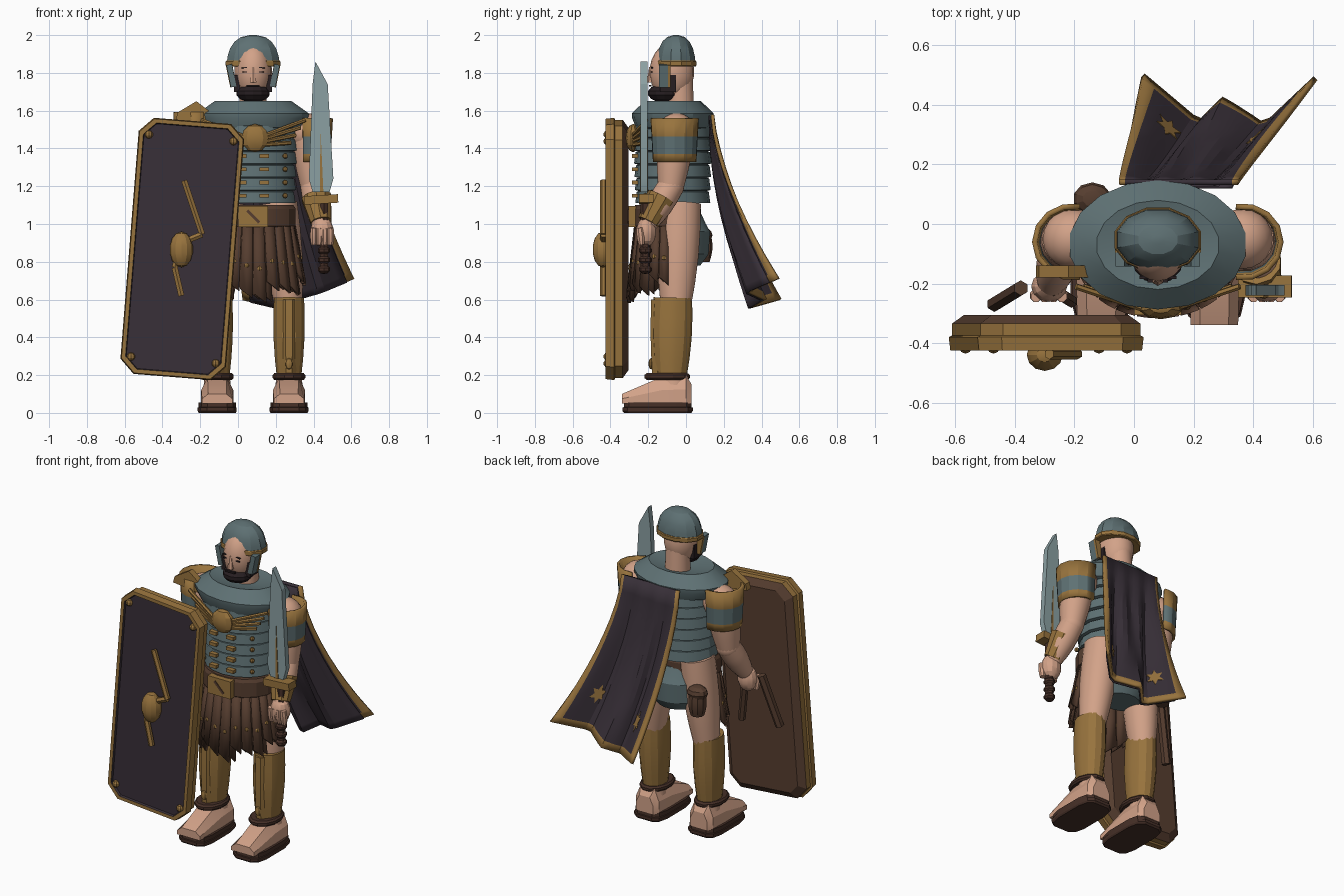
import bpy, bmesh, math
from mathutils import Vector, Matrix

cube = bpy.data.objects.get("Cube")
if cube:
    bpy.data.objects.remove(cube)

middle = .08          # body's mirror plane
sides = (-1, 1)
made = []


def material(name, *shade):
    linear = [channel ** 2.2 for channel in shade] + [1]
    paint = bpy.data.materials.new(name)
    paint.use_nodes = True
    paint.diffuse_color = linear
    paint.node_tree.nodes["Principled BSDF"].inputs["Base Color"].default_value = linear
    return paint


teal = material("teal_armour", .37, .44, .45)
skin = material("skin", .82, .63, .53)
gold = material("old_gold", .59, .45, .25)
brown = material("brown_leather", .34, .25, .2)
dark_brown = material("dark_leather", .28, .2, .17)
cloth = material("dark_purple", .23, .2, .23)
hair = material("black_hair", .17, .14, .15)
steel = material("pale_steel", .54, .62, .63)


def finish(name, bm, paints):
    bmesh.ops.recalc_face_normals(bm, faces=bm.faces)
    mesh = bpy.data.meshes.new(name)
    bm.to_mesh(mesh)
    bm.free()
    for paint in paints:
        mesh.materials.append(paint)
    part = bpy.data.objects.new(name, mesh)
    bpy.context.collection.objects.link(part)
    made.append(part)
    return part


def loft(name, rings, paints):
    """Skin closed rings of points, with one material or one per segment."""
    if not isinstance(paints, list):
        paints = [paints] * (len(rings) - 1)
    slots = list(dict.fromkeys(paints))
    bm = bmesh.new()
    loops = [[bm.verts.new(point) for point in ring] for ring in rings]
    for lower, upper, paint in zip(loops, loops[1:], paints):
        for i in range(len(lower)):
            face = bm.faces.new((lower[i - 1], lower[i], upper[i], upper[i - 1]))
            face.material_index = slots.index(paint)
    bm.faces.new(loops[0]).material_index = slots.index(paints[0])
    bm.faces.new(loops[-1]).material_index = slots.index(paints[-1])
    return finish(name, bm, slots)


def steps(count):
    return [i / count for i in range(count + 1)]


def mix(start, end, t):
    return start + (end - start) * t


def oval(x, y, z, wide, deep, count, power=1):
    """Ellipse in the ground plane; a power below one squares it off."""
    points = []
    for i in range(count):
        turn = math.tau * (i + .5) / count
        c, s = math.cos(turn), math.sin(turn)
        points.append(Vector((x + wide * math.copysign(abs(c) ** power, c),
                              y + deep * math.copysign(abs(s) ** power, s), z)))
    return points


def stack(name, x, y, wide, deep, rows, paints, count=16, power=1):
    """Stacked ovals; each row is a height and a scale."""
    rings = [oval(x, y, z, wide * scale, deep * scale, count, power) for z, scale in rows]
    return loft(name, rings, paints)


def limb(name, start, end, first, last, paint, bulge=0, squash=1, count=16):
    """Tapered round bar with an optional swelling in the middle."""
    start, end = Vector(start), Vector(end)
    tilt = Vector((0, 0, 1)).rotation_difference(end - start)
    rings = []
    for t in steps(4 if bulge else 1):
        radius = mix(first, last, t) + bulge * math.sin(math.pi * t)
        centre = start.lerp(end, t)
        rings.append([centre + tilt @ point for point in oval(0, 0, 0, radius, radius * squash, count)])
    return loft(name, rings, paint)


def rod(name, start, end, radius, paint):
    return limb(name, start, end, radius, radius, paint, count=6)


def prism(name, outline, front, back, paint):
    return loft(name, [[(x, y, z) for x, z in outline] for y in (front, back)], paint)


def box(name, place, size, paint, turn=0):
    bm = bmesh.new()
    frame = Matrix.Translation(place) @ Matrix.Rotation(turn, 4, 'Y') @ Matrix.Diagonal((*size, 1))
    bmesh.ops.create_cube(bm, size=1, matrix=frame)
    return finish(name, bm, [paint])


def ball(name, place, radii, paint, count=8):
    bm = bmesh.new()
    frame = Matrix.Translation(place) @ Matrix.Diagonal((*radii, 1))
    bmesh.ops.create_uvsphere(bm, u_segments=count, v_segments=count // 2 + 1, radius=1, matrix=frame)
    return finish(name, bm, [paint])


def stud(name, place, radius, paint=gold, count=8):
    return ball(name, place, (radius, radius, radius), paint, count)


def sheet(name, surface, across, along, paints, rule, thick=.018):
    """Thin curved plate from a surface function."""
    bm = bmesh.new()
    grid = [[bm.verts.new(surface(u, v)) for v in along] for u in across]
    for i in range(len(across) - 1):
        for j in range(len(along) - 1):
            face = bm.faces.new((grid[i][j], grid[i + 1][j], grid[i + 1][j + 1], grid[i][j + 1]))
            face.material_index = rule(i, j)
    part = finish(name, bm, paints)
    shell = part.modifiers.new("thickness", 'SOLIDIFY')
    shell.thickness, shell.offset = thick, 0


# Cuirass of overlapping bands under a flared collar
rows = []
for band in range(6):
    low, scale = 1.11 + .07 * band, .93 + .01 * band
    rows += [(low, scale + .04), (low + .06, scale), (low + .065, scale - .05)]
stack("cuirass_bands", middle, -.07, .235, .205, rows, teal, 18)
stack("cuirass_collar", middle, -.07, .3, .217,
      [(1.5, .8), (1.51, .9), (1.56, .99), (1.585, 1), (1.6, .93), (1.65, .69), (1.625, .25)], teal, 18)
ball("chest_medallion", (.09, -.28, 1.455), (.075, .04, .075), gold, 10)
for side in sides:
    for k in range(4):
        rod("chest_ray", (middle + side * .05, -.285, 1.42 + .015 * k),
            (middle + side * (.2 + .025 * k), -.21, 1.43 + .04 * k), .011, gold)
        height = 1.15 + .07 * k
        box("band_clasp", (middle + side * .06, -.27, height), (.05, .03, .02), gold)
        stud("band_stud", (middle + side * .17, -.215, height), .014)

# Pelvis, belt and pouch
stack("pelvis", middle, -.02, .18, .15, [(.78, .65), (.84, .95), (.96, 1), (1, .85), (1.05, .7)], teal)
stack("belt", middle, -.1, .23, .182, [(.98, .95), (.99, 1), (1.08, 1), (1.1, .95)], brown)
box("buckle", (middle, -.285, 1.04), (.16, .04, .11), gold)
box("buckle_bolt", (middle, -.306, 1.04), (.09, .006, .015), brown, .8)
limb("pouch", (-.14, .085, .8), (-.14, .085, .93), .04, .05, brown, bulge=.01, count=10)
ball("pouch_flap", (-.14, .085, .94), (.065, .055, .045), brown, 10)

# Skirt of leather strips around the front
for layer in (0, 1):
    count = 12 - layer
    for k in range(count):
        facing = (k - (count - 1) / 2) * .27
        drop = .4 - .025 * (k * 5 % 3) - .05 * abs(facing)

        def strip(u, v):
            turn = facing + (u - .5) * .25
            grow = 1 + .26 * v - .05 * layer
            notch = (.5 - u) * .05 if v == 1 else 0
            return (middle + .215 * grow * math.sin(turn), -.1 - .165 * grow * math.cos(turn),
                    1 - drop * v + notch)
        sheet("skirt_strip", strip, steps(2), steps(2), [brown], lambda i, j: 0)
        if layer == 0:
            stud("strip_stud", strip(.5, .6), .015)

# Legs, greaves and sandals
for side in sides:
    x = middle + side * .19
    limb("thigh", (x, -.055, .55), (middle + side * .135, -.03, 1.11), .072, .1, skin, bulge=.014, squash=1.1, count=20)
    limb("greave", (x, -.08, .185), (x, -.07, .61), .066, .082, gold, bulge=.01, squash=1.25, count=14)
    limb("greave_front_plate", (x, -.13, .19), (x, -.13, .6), .04, .045, gold, bulge=.005, squash=1.3, count=8)
    ball("greave_stud", (x, -.185, .26), (.022, .014, .03), gold)
    limb("ankle", (x, -.06, .08), (x, -.07, .22), .08, .065, skin, squash=1.1)
    stack("ankle_strap", x, -.1, .09, .125, [(.175, .9), (.185, 1), (.2, 1), (.21, .9)], dark_brown, 12)
    rings = []
    for y, wide, tall in ((.03, .06, .1), (0, .08, .15), (-.13, .085, .14), (-.34, .08, .05)):
        rings.append([(x + wide * across, y, .05 + tall * up)
                      for across, up in ((-1, 0), (-1, .5), (-.6, 1), (.6, 1), (1, .5), (1, 0))])
    loft("foot", rings, skin)
    stack("sandal_sole", x, -.15, .105, .19, [(0, .95), (.01, 1), (.028, 1), (.03, .96), (.055, .95)],
          dark_brown, 12, .5)

# Arms, hands and shoulder guards
for side in sides:
    def beside(out, y, z):
        return (middle + side * out, y, z)

    elbow = beside(.32, -.08, 1.2)
    limb("upper_arm", elbow, beside(.295, -.05, 1.49), .07, .095, skin, bulge=.008, count=20)
    stud("shoulder", beside(.285, -.05, 1.485), .102, skin, 20)
    stud("elbow", elbow, .071, skin, 20)
    limb("forearm", beside(.36, -.205, .99), elbow, .045, .07, skin, bulge=.012, count=20)
    ball("palm", beside(.365, -.21, .96), (.062, .053, .08), skin, 12)
    for k in range(4):
        out = .322 + .029 * k
        limb("finger", beside(out, -.235, .89), beside(out, -.245, .98), .016, .018, skin, bulge=.005, count=8)
    lift = .02 if side < 0 else 0

    def guard(u, v):
        turn = (u - .5) * 3.5
        flare = 1 + .12 * v
        return beside(.285 + .115 * flare * math.cos(turn), -.06 + .108 * flare * math.sin(turn),
                      1.33 + .23 * v + lift * (v + .6))
    sheet("shoulder_guard", guard, steps(8), [0, .16, .18, .58, .6, 1], [teal, gold], lambda i, j: int(j != 2))
prism("shoulder_crest", [(-.33, 1.55), (-.32, 1.59), (-.22, 1.65), (-.13, 1.58), (-.16, 1.53)], -.18, -.14, gold)
limb("left_bracer", (.44, -.2, 1.01), (.415, -.13, 1.14), .058, .082, gold, count=10)

# Sword held upright in the left hand
prism("sword_blade", [(.395, 1.17), (.375, 1.24), (.395, 1.74), (.41, 1.86), (.475, 1.74), (.505, 1.24), (.485, 1.17)],
      -.24, -.205, steel)
prism("blade_groove", [(.433, 1.17), (.437, 1.5), (.452, 1.17)], -.244, -.202, gold)
box("sword_guard", (.44, -.21, 1.13), (.18, .075, .045), gold, -.06)
rod("sword_grip", (.455, -.215, .74), (.455, -.215, 1.11), .025, dark_brown)
for height in (.76, .81, .86):
    ball("grip_ring", (.455, -.215, height), (.034, .036, .025), dark_brown)

# Shield: leaning slab with gold rim and dark face
lean = Matrix.Translation((-.295, 0, .868)) @ Matrix.Rotation(.08, 4, 'Y')


def shield_ring(y, inset):
    wide, tall, corner = .28 - inset, .68 - inset, .075 - inset * .4
    arc = [(wide, tall - corner), (wide - corner, tall)]
    half = arc + [(-x, z) for x, z in reversed(arc)]
    return [lean @ Vector((x, y, z)) for x, z in half + [(-x, -z) for x, z in half]]


shield_steps = ((-.305, .05), (-.335, .01), (-.375, .01), (-.38, 0), (-.425, .005), (-.425, .026), (-.412, .03))
loft("shield", [shield_ring(*step) for step in shield_steps], [brown] + [gold] * 4 + [cloth])
ball("shield_boss", (-.3, -.44, .865), (.062, .055, .095), gold, 12)
bolt = [(-.285, 1.23), (-.19, .945), (-.3, .9), (-.335, .77), (-.3, .62)]
for (x, z), (next_x, next_z) in zip(bolt, bolt[1:]):
    rod("shield_bolt", (x, -.437, z), (next_x, -.437, next_z), .018, gold)
for side in sides:
    for end in sides:
        stud("shield_rivet", lean @ Vector((side * .225, -.415, end * .59)), .022)
rod("shield_grip", (-.47, -.27, .68), (-.38, -.215, 1), .026, brown)
rod("shield_strap", (-.21, -.26, .66), (-.27, -.22, 1.02), .022, brown)

# Head, beard and features
limb("neck", (middle, -.03, 1.58), (middle, -.035, 1.84), .075, .068, skin, count=20)
ball("head", (middle, -.075, 1.805), (.1, .118, .155), skin, 20)
ball("beard", (middle, -.115, 1.693), (.09, .088, .05), hair, 12)
box("moustache", (middle, -.19, 1.732), (.07, .014, .01), hair)
limb("nose", (middle, -.188, 1.75), (middle, -.186, 1.83), .02, .009, skin, count=6)
for side in sides:
    box("eye", (middle + side * .042, -.181, 1.805), (.03, .008, .007), hair)
    box("brow", (middle + side * .042, -.18, 1.828), (.04, .01, .005), hair, side * .15)
    box("sideburn", (middle + side * .085, -.095, 1.745), (.03, .085, .09), hair)
    box("cheek_guard", (middle + side * .115, -.118, 1.785), (.03, .05, .12), teal, side * .2)
    box("cheek_trim", (middle + side * .116, -.088, 1.785), (.034, .014, .12), gold, side * .2)

# Helmet dome with gold rim
dome = [(1.84 + .16 * math.sin(t * 1.5), math.cos(t * 1.5) ** .75) for t in steps(5)]
stack("helmet", middle, -.053, .145, .107, dome, teal, 12)
stack("helmet_rim", middle, -.053, .15, .112, [(1.835, .97), (1.84, 1), (1.86, 1), (1.865, .97)], gold, 12)

# Cape sweeping back with gold hem outside and a plain lining
hem = [Vector(point) for point in ((.03, .5, .6), (.22, .34, .555), (.3, .42, .6), (.44, .33, .64), (.61, .49, .71))]


def cape(u, v):
    k = min(int(u * 4), 3)
    low = hem[k].lerp(hem[k + 1], u * 4 - k)
    top = Vector((.4 * u - .05, .14, 1.58))
    sweep = v ** 1.6
    fold = .015 * math.sin(u * 22) * math.sin(math.pi * v)
    return Vector((mix(top.x, low.x, sweep), mix(top.y, low.y, sweep) + fold, mix(top.z, low.z, v)))


def lining(u, v):
    return cape(u, v) - Vector((0, .016, .006))


across = [0] + [mix(.05, .95, t) for t in steps(16)] + [1]
along = [.96 * t for t in steps(9)] + [1]
sheet("cape", cape, across, along, [cloth, gold],
      lambda i, j: int(i in (0, len(across) - 2) or j == len(along) - 2))
sheet("cape_lining", lining, across[1:-1], along, [cloth], lambda i, j: 0, .008)
for u, v in ((.17, .8), (.8, .78)):
    star = []
    for k in range(12):
        turn, reach = math.tau * k / 12, .06 if k % 2 else .03
        star.append(cape(u + reach * math.cos(turn), v + reach * math.sin(turn)))
    loft("cape_star", [[point + Vector((0, lift, lift / 2)) for point in star] for lift in (.006, .014)], gold)

# Smooth only the gentle bends
for part in made:
    part.select_set(True)
bpy.context.view_layer.objects.active = made[0]
bpy.ops.object.shade_smooth_by_angle(angle=math.radians(22))
